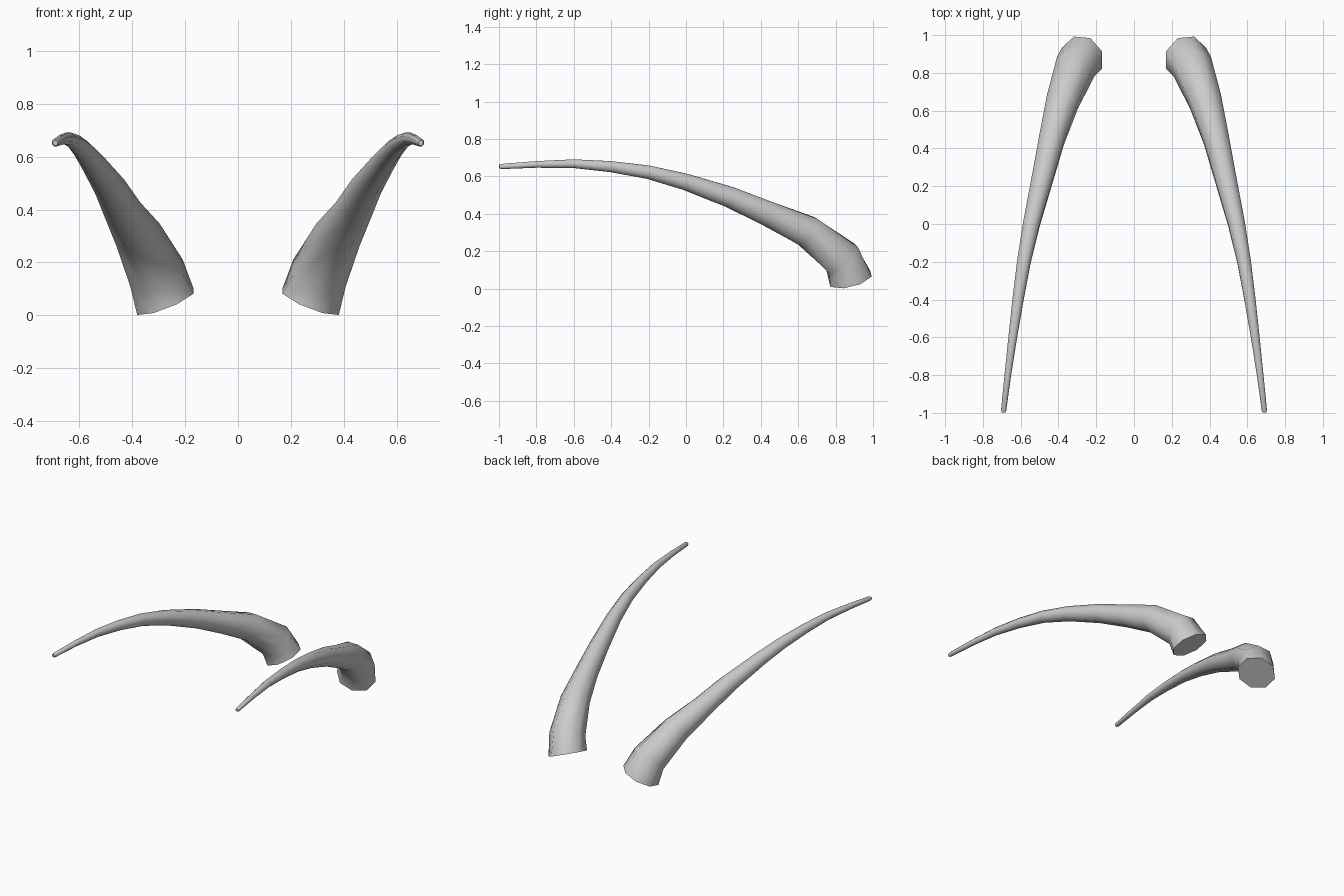
import bpy, bmesh, math
from mathutils import Vector

cube = bpy.data.objects.get("Cube")
if cube:
    bpy.data.objects.remove(cube, do_unlink=True)

SIDES = 8

# Horn centreline from base to tip: x, y, z, radius
PATH = [
    (0.275, 0.878, 0.053, 0.123),
    (0.308, 0.835, 0.160, 0.112),
    (0.378, 0.650, 0.305, 0.092),
    (0.435, 0.450, 0.395, 0.073),
    (0.485, 0.240, 0.487, 0.061),
    (0.543, 0.000, 0.570, 0.048),
    (0.583, -0.200, 0.622, 0.039),
    (0.614, -0.400, 0.652, 0.032),
    (0.642, -0.600, 0.668, 0.025),
    (0.668, -0.800, 0.664, 0.019),
    (0.690, -0.985, 0.653, 0.015),
    (0.691, -0.998, 0.652, 0.010),
]
BASE_DIRECTION = Vector((0.4, -0.25, 1)).normalized()

grey = bpy.data.materials.new("horn_grey")
grey.use_nodes = True
colour = (0.6, 0.6, 0.6, 1)
grey.diffuse_color = colour
grey.node_tree.nodes["Principled BSDF"].inputs["Base Color"].default_value = colour


def direction(i):
    """Direction of the centreline at ring i."""
    if i == 0:
        return BASE_DIRECTION
    before = Vector(PATH[i - 1][:3])
    after = Vector(PATH[min(i + 1, len(PATH) - 1)][:3])
    return (after - before).normalized()


def make_horn(name, side):
    bm = bmesh.new()
    rings = []
    for i, (x, y, z, radius) in enumerate(PATH):
        along = direction(i)
        across = Vector((1, 0, 0))
        across = (across - across.dot(along) * along).normalized()
        up = along.cross(across)
        ring = []
        for k in range(SIDES):
            a = math.tau * (k + 0.5) / SIDES
            p = Vector((x, y, z)) + radius * (math.cos(a) * across + math.sin(a) * up)
            ring.append(bm.verts.new((side * p.x, p.y, p.z)))
        rings.append(ring)
    # Skin between rings
    for low, high in zip(rings, rings[1:]):
        for k in range(SIDES):
            n = (k + 1) % SIDES
            bm.faces.new((low[k], low[n], high[n], high[k]))
    # Flat base and blunt tip
    bm.faces.new(rings[0])
    bm.faces.new(rings[-1])
    bmesh.ops.recalc_face_normals(bm, faces=bm.faces)
    mesh = bpy.data.meshes.new(name)
    bm.to_mesh(mesh)
    bm.free()
    mesh.materials.append(grey)
    horn = bpy.data.objects.new(name, mesh)
    bpy.context.collection.objects.link(horn)
    bpy.ops.object.select_all(action="DESELECT")
    horn.select_set(True)
    bpy.context.view_layer.objects.active = horn
    bpy.ops.object.shade_smooth_by_angle(angle=math.radians(60))


make_horn("left_horn", 1)
make_horn("right_horn", -1)
